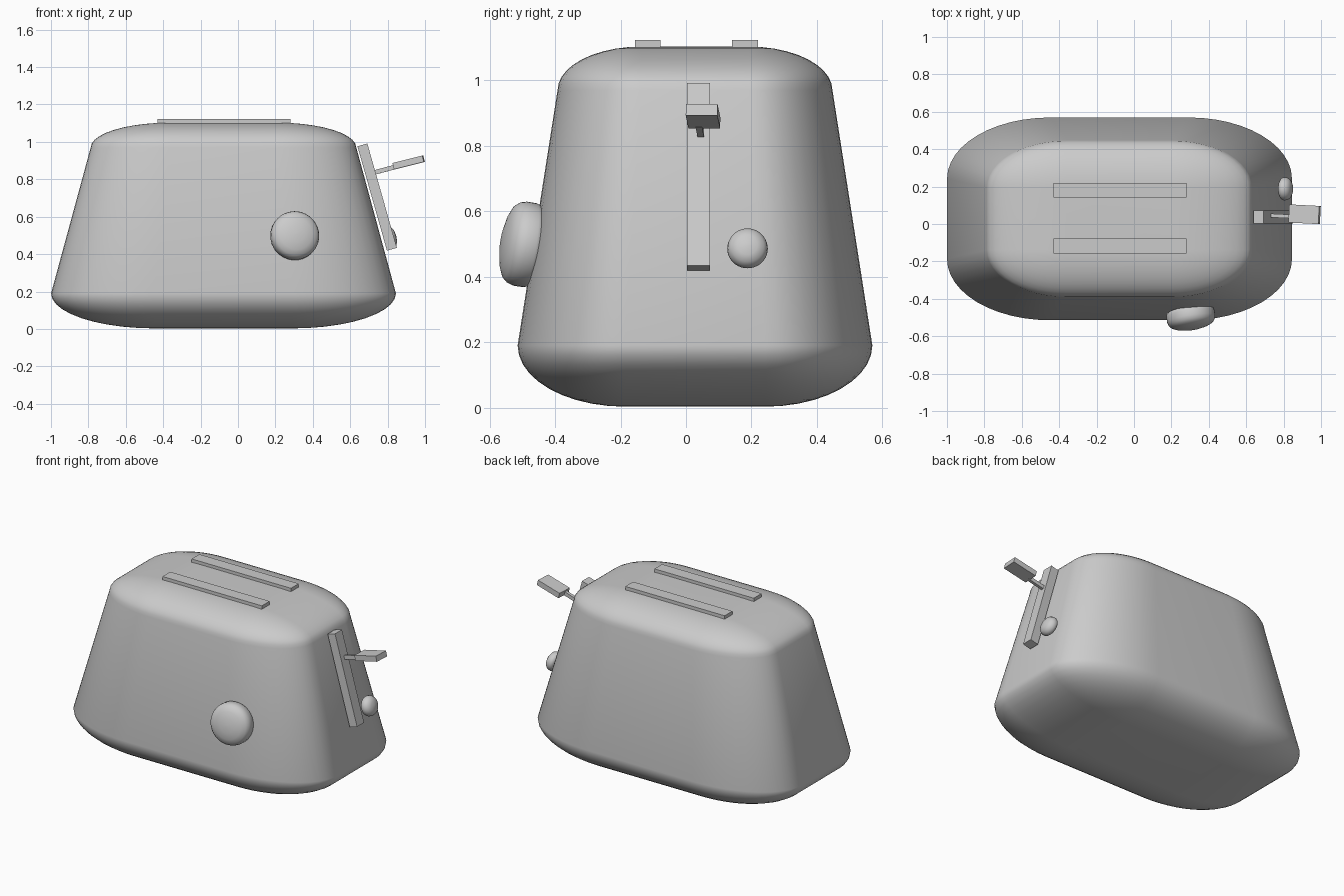
import bpy, bmesh, math
from mathutils import Matrix, Vector

cube = bpy.data.objects.get("Cube")
if cube:
    bpy.data.objects.remove(cube, do_unlink=True)

grey = bpy.data.materials.new("light grey")
grey.use_nodes = True
GREY = (0.6, 0.6, 0.6, 1)
grey.diffuse_color = GREY
grey.node_tree.nodes["Principled BSDF"].inputs["Base Color"].default_value = GREY


def finish(bm, name, matrix, smooth=None):
    bmesh.ops.recalc_face_normals(bm, faces=bm.faces)
    mesh = bpy.data.meshes.new(name)
    bm.to_mesh(mesh)
    bm.free()
    mesh.materials.append(grey)
    obj = bpy.data.objects.new(name, mesh)
    bpy.context.collection.objects.link(obj)
    obj.matrix_world = matrix
    if smooth:
        bpy.ops.object.select_all(action="DESELECT")
        obj.select_set(True)
        bpy.context.view_layer.objects.active = obj
        bpy.ops.object.shade_smooth_by_angle(angle=math.radians(smooth))
    return obj


def loft(bm, rings):
    """Skin a stack of closed rings and cap both ends."""
    loops = [[bm.verts.new(p) for p in ring] for ring in rings]
    n = len(loops[0])
    for low, high in zip(loops, loops[1:]):
        for i in range(n):
            j = (i + 1) % n
            bm.faces.new((low[i], low[j], high[j], high[i]))
    bm.faces.new(loops[0][::-1])
    bm.faces.new(loops[-1])


def rounded_ring(flat, radius, z, steps=12):
    """Rectangle with elliptical corners."""
    ring = []
    for quarter, (sx, sy) in enumerate(((1, 1), (-1, 1), (-1, -1), (1, -1))):
        for i in range(steps + 1):
            a = math.pi / 2 * (quarter + i / steps)
            ring.append((sx * flat[0] + radius[0] * math.cos(a),
                         sy * flat[1] + radius[1] * math.sin(a), z))
    return ring


def box(name, size, centre, pitch=0, yaw=0):
    bm = bmesh.new()
    bmesh.ops.create_cube(bm, size=1, matrix=Matrix.Diagonal((*size, 1)))
    turn = (Matrix.Rotation(math.radians(yaw), 4, "Z")
            @ Matrix.Rotation(math.radians(pitch), 4, "Y"))
    return finish(bm, name, Matrix.Translation(centre) @ turn)


def knob(name, profile, base, normal, sides=40):
    """Turned knob whose axis points along the normal."""
    bm = bmesh.new()
    loft(bm, [[(r * math.cos(math.tau * i / sides),
                r * math.sin(math.tau * i / sides), h) for i in range(sides)]
              for r, h in profile])
    turn = Vector(normal).to_track_quat("Z", "Y").to_matrix().to_4x4()
    return finish(bm, name, Matrix.Translation(base) @ turn, 40)


# Body: curved underside, tapering walls, domed top
low_flat, low_radius = (0.37, 0.215), (0.552, 0.327)
top_flat, top_radius = (0.285, 0.165), (0.425, 0.255)
STEPS = 10
rings = []
for i in range(STEPS + 1):
    a = math.pi / 2 * i / STEPS
    s = max(math.sin(a), 0.01)
    rings.append(rounded_ring(low_flat, [r * s for r in low_radius],
                              0.19 - 0.187 * math.cos(a)))
for i in range(STEPS + 1):
    a = math.pi / 2 * i / STEPS
    c = max(math.cos(a), 0.01)
    rings.append(rounded_ring(top_flat, [r * c for r in top_radius],
                              0.97 + 0.133 * math.sin(a)))
bm = bmesh.new()
loft(bm, rings)
finish(bm, "body", Matrix.Translation((-0.0775, 0.0275, 0)), 50)

# Bread slots on top
for name, y in (("front_bread_slot", -0.117), ("back_bread_slot", 0.18)):
    box(name, (0.71, 0.079, 0.08), (-0.075, y, 1.083))

# Lever rail, stem and handle on the left end
box("lever_rail", (0.055, 0.071, 0.58), (0.744, 0.038, 0.705), pitch=-15.8)
box("lever_stem", (0.14, 0.02, 0.024), (0.78, 0.043, 0.85), pitch=-15, yaw=-3)
box("lever_handle", (0.165, 0.097, 0.035), (0.912, 0.052, 0.89), pitch=-14, yaw=-3)

# Large dial on the front, small button on the left end
knob("front_dial", [(0.116, 0), (0.126, 0.008), (0.13, 0.02), (0.13, 0.05),
                    (0.125, 0.068), (0.112, 0.084), (0.085, 0.096),
                    (0.045, 0.105), (0.004, 0.107)],
     (0.298, -0.458, 0.493), (0.15, -0.97, 0.16))
knob("side_button", [(0.046, 0), (0.057, 0.008), (0.062, 0.02), (0.06, 0.036),
                     (0.05, 0.052), (0.03, 0.062), (0.003, 0.065)],
     (0.783, 0.188, 0.48), (0.96, 0, 0.27))
